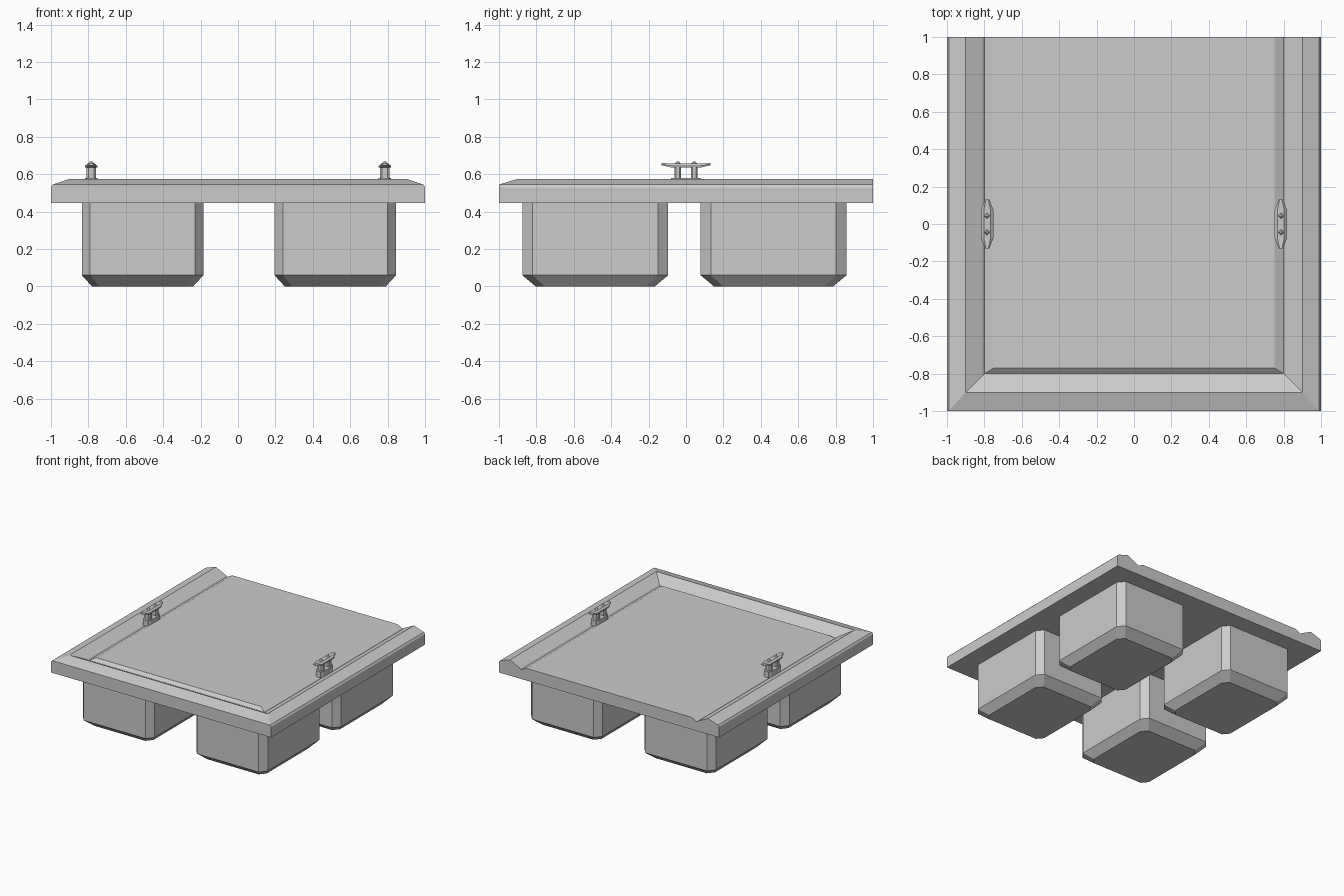
import bpy, bmesh, math
from mathutils import Matrix

if "Cube" in bpy.data.objects:
    bpy.data.objects.remove(bpy.data.objects["Cube"])


def loft(name, rings, cap_first=True, cap_last=True, closed=True):
    """Skin a list of rings; returns the bmesh, rings of verts and name."""
    bm = bmesh.new()
    vs = [[bm.verts.new(p) for p in r] for r in rings]
    n = len(vs[0])
    for a, b in zip(vs, vs[1:]):
        for i in range(n if closed else n - 1):
            j = (i + 1) % n
            bm.faces.new((a[i], a[j], b[j], b[i]))
    if cap_first:
        bm.faces.new(vs[0][::-1])
    if cap_last:
        bm.faces.new(vs[-1])
    return bm, vs


def finish(name, bm):
    bmesh.ops.remove_doubles(bm, verts=bm.verts, dist=1e-5)
    bmesh.ops.recalc_face_normals(bm, faces=bm.faces)
    me = bpy.data.meshes.new(name)
    bm.to_mesh(me)
    bm.free()
    ob = bpy.data.objects.new(name, me)
    bpy.context.collection.objects.link(ob)
    return ob


def octagon(cx, cy, hx, hy, kx, ky, z):
    q = [(hx, hy - ky), (hx - kx, hy), (kx - hx, hy), (-hx, hy - ky),
         (-hx, ky - hy), (kx - hx, -hy), (hx - kx, -hy), (hx, ky - hy)]
    return [(cx + x, cy + y, z) for x, y in q]


# Deck: U-shaped rim profile (half width, front y, z), open at the back
levels = [(1, -1, .445), (1, -1, .53), (.99, -1, .545), (.9, -.9, .575),
          (.81, -.81, .53), (.80, -.80, .52), (.75, -.77, .545)]
rings = [[(-hx, 1, z), (-hx, yf, z), (hx, yf, z), (hx, 1, z)]
         for hx, yf, z in levels]
bm, vs = loft("deck", rings, closed=False)
bm.faces.new([r[0] for r in vs] + [r[3] for r in reversed(vs)])
finish("deck", bm)

# Floats: four chamfered blocks tapering at the bottom
for x in (-.51, .52):
    for y in (-.485, .468):
        bm, _ = loft("float", [
            octagon(x, y, .27, .318, .04, .048, 0),
            octagon(x, y, .325, .39, .045, .055, .06),
            octagon(x, y, .325, .39, .045, .055, .45)])
        finish("float", bm)

# Mooring cleats
bar = [(-.13, .012, .648, .66), (-.075, .033, .635, .657),
       (.075, .033, .635, .657), (.13, .012, .648, .66)]
for cx in (-.785, .785):
    # base plate
    bm, _ = loft("base", [octagon(cx, 0, .034, .08, .012, .02, z)
                          for z in (.53, .58)])
    finish("cleat_base", bm)
    # horn bar with hexagonal section
    rings = []
    for y, w, lo, hi in bar:
        mid = lo + (hi - lo) * .45
        rings.append([(cx + a * w, y, z) for a, z in
                      ((-1, lo), (1, lo), (1, mid), (.55, hi),
                       (-.55, hi), (-1, mid))])
    bm, _ = loft("bar", rings)
    finish("cleat_bar", bm)
    # posts and pointed bolt heads
    for y in (-.044, .044):
        bm, _ = loft("post", [octagon(cx, y, .025, .018, .01, .008, z)
                              for z in (.57, .64)])
        finish("cleat_post", bm)
        bm = bmesh.new()
        bmesh.ops.create_cone(bm, cap_ends=True, segments=4, radius1=.018,
                              radius2=.006, depth=.014,
                              matrix=Matrix.Translation((cx, y, .662)))
        finish("cleat_bolt", bm)
